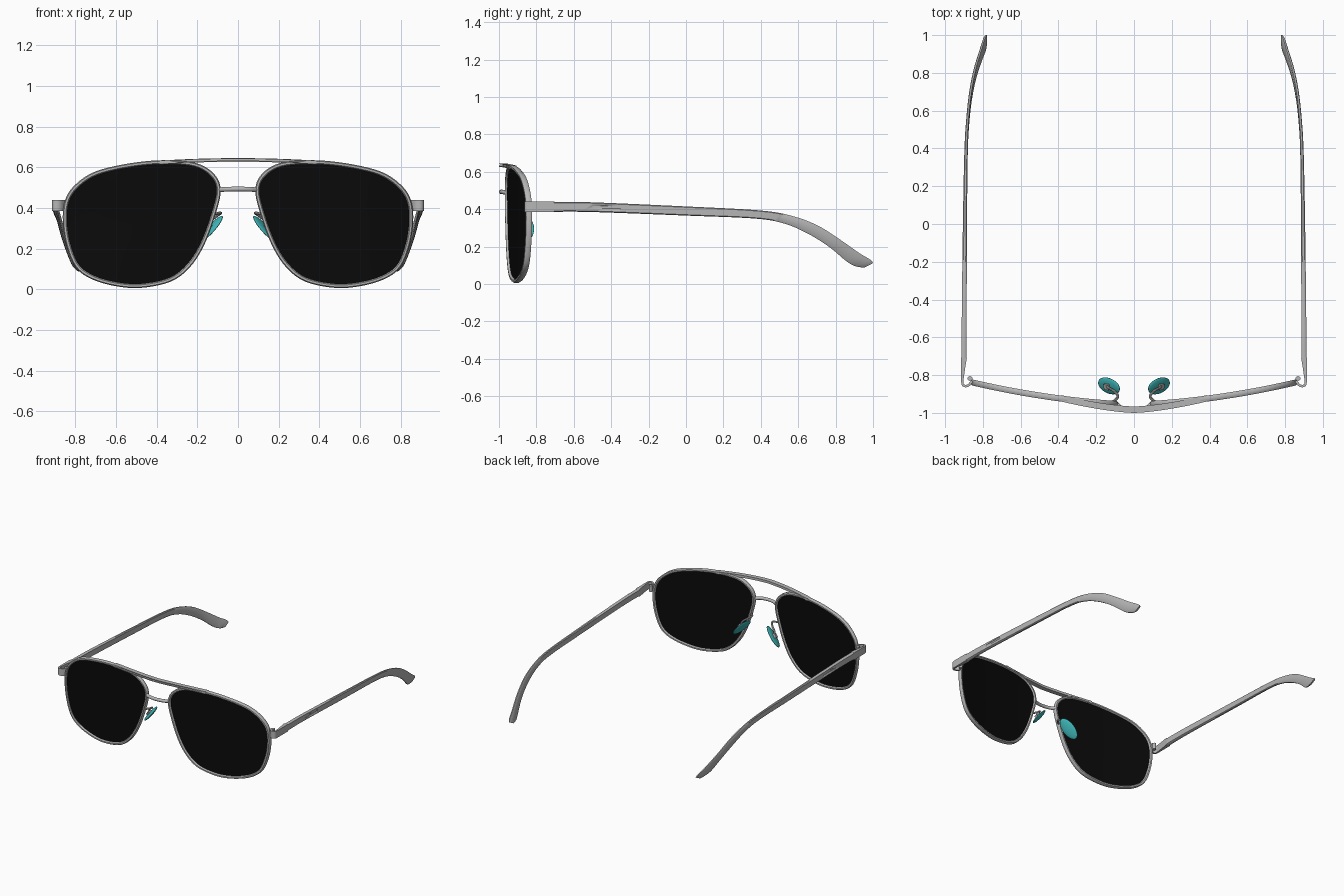
import bpy, bmesh, math
from mathutils import Vector, Matrix

if "Cube" in bpy.data.objects:
    bpy.data.objects.remove(bpy.data.objects["Cube"])


def material(name, rgb, rough):
    m = bpy.data.materials.new(name)
    m.use_nodes = True
    m.diffuse_color = (*rgb, 1)
    node = m.node_tree.nodes["Principled BSDF"]
    node.inputs["Base Color"].default_value = (*rgb, 1)
    node.inputs["Roughness"].default_value = rough
    return m


metal = material("grey metal", (0.47, 0.47, 0.47), 0.4)
dark = material("black lens", (0.003, 0.003, 0.003), 0.3)
teal = material("teal pad", (0.05, 0.47, 0.48), 0.5)


def spline(pts, n, closed=False):
    """Catmull-Rom curve through points of any dimension."""
    out, count = [], len(pts)
    pick = (lambda i: pts[i % count]) if closed else (lambda i: pts[max(0, min(count - 1, i))])
    for i in range(count if closed else count - 1):
        a, b, c, d = (pick(i + k) for k in (-1, 0, 1, 2))
        for s in range(n):
            t = s / n
            out.append(tuple(0.5 * (2 * q + (r - p) * t + (2 * p - 5 * q + 4 * r - w) * t * t
                                    + (3 * q - p - 3 * r + w) * t ** 3)
                             for p, q, r, w in zip(a, b, c, d)))
    if not closed:
        out.append(tuple(pts[-1]))
    return out


def finish(name, bm, mat, mirror=True, angle=40):
    bmesh.ops.recalc_face_normals(bm, faces=bm.faces)
    me = bpy.data.meshes.new(name)
    bm.to_mesh(me)
    bm.free()
    me.materials.append(mat)
    ob = bpy.data.objects.new(name, me)
    bpy.context.collection.objects.link(ob)
    bpy.ops.object.select_all(action='DESELECT')
    ob.select_set(True)
    bpy.context.view_layer.objects.active = ob
    bpy.ops.object.shade_smooth_by_angle(angle=math.radians(angle))
    if mirror:
        ob.modifiers.new("Mirror", 'MIRROR').use_mirror_merge = False
    return ob


def loft(name, rings, mat, loop=False, mirror=True, angle=40):
    """Skin a list of equal rings; cap the ends unless it loops."""
    bm = bmesh.new()
    vs = [[bm.verts.new(p) for p in ring] for ring in rings]
    n = len(vs[0])
    for i in range(len(vs) if loop else len(vs) - 1):
        a, b = vs[i], vs[(i + 1) % len(vs)]
        for j in range(n):
            k = (j + 1) % n
            bm.faces.new((a[j], a[k], b[k], b[j]))
    if not loop:
        bm.faces.new(vs[0])
        bm.faces.new(vs[-1])
    return finish(name, bm, mat, mirror, angle)


def tube(name, path, r, mat, mirror=True, sides=10):
    path = [Vector(p) for p in path]
    rings = []
    for i, p in enumerate(path):
        t = (path[min(i + 1, len(path) - 1)] - path[max(i - 1, 0)]).normalized()
        u = t.cross(Vector((0, 0, 1))).normalized()
        w = t.cross(u)
        rings.append([p + r * (u * math.cos(a) + w * math.sin(a))
                      for a in (2 * math.pi * k / sides for k in range(sides))])
    return loft(name, rings, mat, mirror=mirror)


def box(name, centre, size, mat):
    bm = bmesh.new()
    bmesh.ops.create_cube(bm, size=1, matrix=Matrix.Translation(centre) @ Matrix.Diagonal((*size, 1)))
    return finish(name, bm, mat)


def wrap(x):
    """Depth of the curved front at a given width."""
    return -0.958 + 0.045 * x + 0.11 * x * x


# Outer outline of one rim
outline = spline([(.085, .49), (.12, .57), (.21, .622), (.36, .635), (.53, .62), (.70, .58),
                  (.80, .515), (.85, .44), (.862, .34), (.845, .22), (.80, .11), (.72, .05),
                  (.60, .015), (.475, .007), (.33, .038), (.235, .11), (.165, .22), (.11, .37)],
                 5, closed=True)


def inset(d):
    res, n = [], len(outline)
    for i, (x, z) in enumerate(outline):
        (x0, z0), (x1, z1) = outline[i - 1], outline[(i + 1) % n]
        t = Vector((x1 - x0, z1 - z0)).normalized()
        res.append((x + t.y * d, z - t.x * d))
    return res


# Rims: chamfered band swept round the outline
D = 0.016
section = [(0, -D * .5), (.005, -D), (.015, -D), (.02, -D * .6),
           (.02, D * .6), (.015, D), (.005, D), (0, D * .5)]
layers = [[(x, wrap(x) + dy, z) for x, z in inset(d)] for d, dy in section]
loft("rims", list(zip(*layers)), metal, loop=True)

# Lenses: thin curved sheet made of shrinking rings
bm = bmesh.new()
edge = inset(.016)
cx, cz = .50, .33
hub = [bm.verts.new((cx, wrap(cx) + s, cz)) for s in (-.004, .004)]
sheets = []
for s in (-.004, .004):
    rings = []
    for f in (1, .75, .5, .25):
        ring = [(cx + (x - cx) * f, cz + (z - cz) * f) for x, z in edge]
        rings.append([bm.verts.new((x, wrap(x) + s, z)) for x, z in ring])
    sheets.append(rings)
n = len(edge)
for j in range(n):
    k = (j + 1) % n
    for rings, h in zip(sheets, hub):
        for a, b in zip(rings, rings[1:]):
            bm.faces.new((a[j], a[k], b[k], b[j]))
        bm.faces.new((rings[-1][j], rings[-1][k], h))
    a, b = sheets[0][0], sheets[1][0]
    bm.faces.new((a[j], a[k], b[k], b[j]))
finish("lenses", bm, dark)

# Brow bar: shallow channel, two lips in front of a web
channel = [(0, .008), (0, .004), (.02, .004), (.02, -.004), (0, -.004),
           (0, -.010), (.034, -.010), (.034, .008)]
bar = []
for i in range(25):
    x = -.385 + .77 * i / 24
    y = -1 + .06 * (abs(x) / .385) ** 1.5
    bar.append([(x, y + dy, .637 + dz - .012 * (x / .385) ** 2) for dy, dz in channel])
loft("brow_bar", bar, metal, mirror=False)

# Lower bridge between the rims
tube("bridge", spline([(-.095, -.952, .488), (-.06, -.978, .492), (0, -.988, .493),
                       (.06, -.978, .492), (.095, -.952, .488)], 5), .012, metal, mirror=False)

# Temples: stations of top y, top z, bottom y, bottom z, middle x, thickness
stations = spline([(-.71, .440, -.71, .386, .900, .028), (-.50, .437, -.50, .385, .899, .026),
                   (0, .415, 0, .366, .895, .022), (.39, .394, .37, .350, .889, .018),
                   (.56, .366, .53, .322, .880, .016), (.70, .315, .66, .265, .865, .016),
                   (.82, .240, .77, .195, .842, .016), (.92, .170, .86, .120, .812, .016),
                   (.985, .130, .91, .094, .792, .015), (1.0, .112, .955, .088, .783, .012)], 6)
temple = []
for yt, zt, yb, zb, x, w in stations:
    h = w / 2
    ring = []
    for dx, f in ((-.5, 0), (.5, 0), (1, .1), (1, .9), (.5, 1), (-.5, 1), (-1, .9), (-1, .1)):
        ring.append((x + dx * h, yb + (yt - yb) * f, zb + (zt - zb) * f))
    temple.append(ring)
temples = loft("temples", temple, metal)

# Slot cut into the outer face of each temple
cutter = box("slot_cutter", (.914, -.425, .411), (.012, .15, .014), metal)
cutter.modifiers.clear()
cutter.hide_render = True
cutter.hide_viewport = True
cutter.display_type = 'WIRE'
cut = temples.modifiers.new("Slot", 'BOOLEAN')
cut.operation, cut.object, cut.solver = 'DIFFERENCE', cutter, 'EXACT'
temples.modifiers.move(1, 0)

# End pieces: strap of x, y, thickness wrapping from temple to rim
strap = spline([(.900, -.708, .030), (.905, -.77, .020), (.909, -.835, .012), (.903, -.854, .013),
                (.888, -.858, .013), (.874, -.852, .013), (.862, -.838, .014), (.855, -.832, .012)], 4)
rings = []
for i, (x, y, w) in enumerate(strap):
    a, b = strap[max(i - 1, 0)], strap[min(i + 1, len(strap) - 1)]
    t = Vector((b[0] - a[0], b[1] - a[1])).normalized()
    ox, oy = t.y * w / 2, -t.x * w / 2
    rings.append([(x + ox, y + oy, .386), (x + ox, y + oy, .440),
                  (x - ox, y - oy, .440), (x - ox, y - oy, .386)])
loft("end_pieces", rings, metal)

# Small closing barrels behind the rim corners
tube("rim_barrels", [(.868, -.818, .39), (.8681, -.818, .436)], .013, metal)

# Nose pads: flattened ovals leaning against the nose
along = Vector((.115, .025, -.125)).normalized()
across = Vector((.25, .95, .2))
across = (across - along * across.dot(along)).normalized()
normal = along.cross(across)
pad_centre = Vector((.132, -.857, .297))
frame = Matrix((along, across, normal)).transposed().to_4x4()
bm = bmesh.new()
bmesh.ops.create_uvsphere(bm, u_segments=28, v_segments=14, radius=1,
                          matrix=Matrix.Translation(pad_centre) @ frame @ Matrix.Diagonal((.085, .046, .012, 1)))
finish("nose_pads", bm, teal, angle=80)

# Pad mounts and wire arms
outward = normal if normal.x > 0 else -normal
mount = pad_centre + outward * .014
bm = bmesh.new()
bmesh.ops.create_cube(bm, size=1, matrix=Matrix.Translation(mount) @ frame @ Matrix.Diagonal((.035, .03, .02, 1)))
finish("pad_mounts", bm, metal)
tube("pad_arms", spline([(.115, wrap(.115) + .008, .37), (.085, -.915, .375), (.105, -.885, .36),
                         (.135, -.868, .335), tuple(mount)], 5), .007, metal, sides=8)
